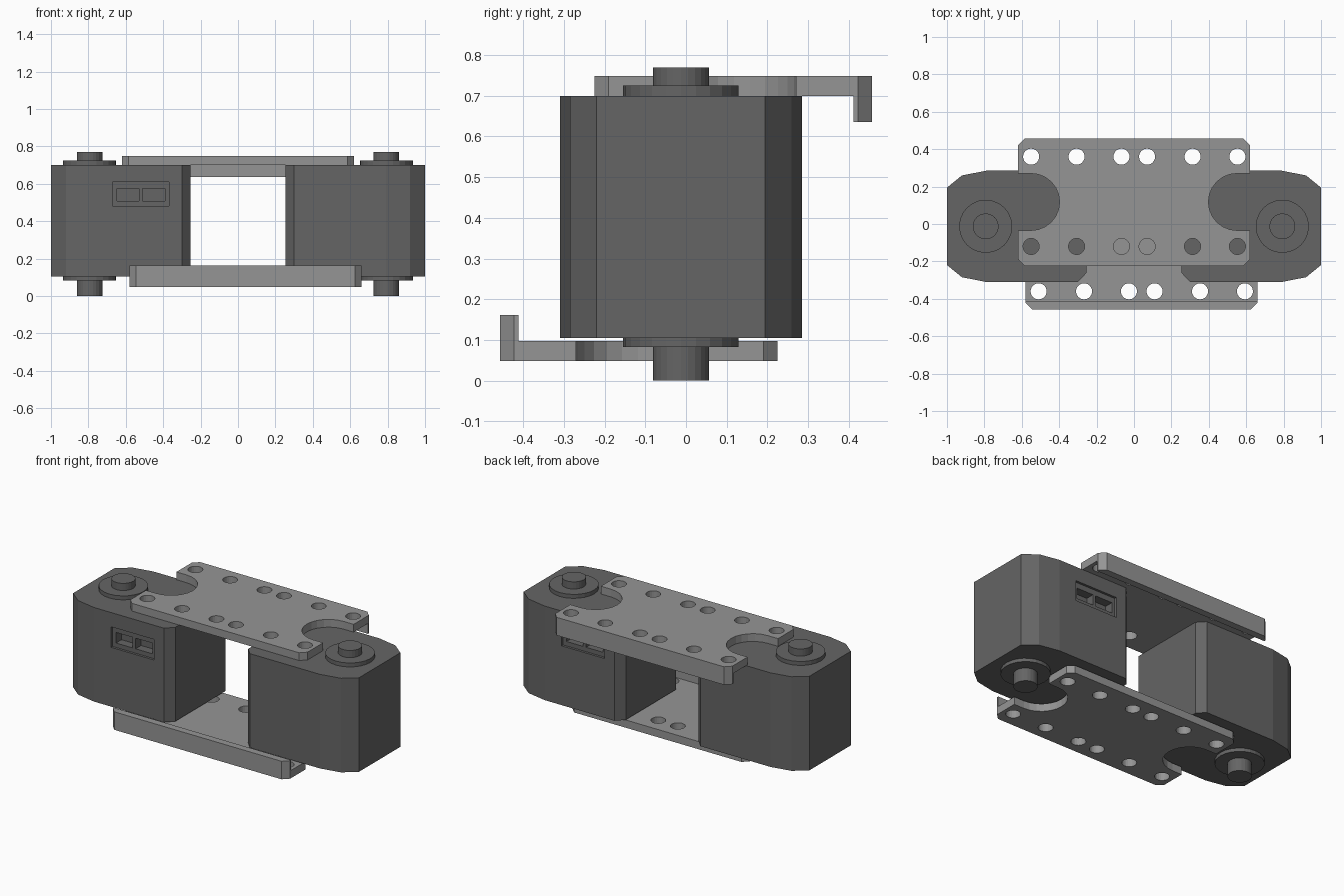
import bpy, bmesh, math
from mathutils import Matrix

cube = bpy.data.objects.get("Cube")
if cube:
    bpy.data.objects.remove(cube, do_unlink=True)

YC = -0.0125                      # centre line of the motor bodies
BODY_Z = (0.105, 0.70)
HOLE_X = (-0.55, -0.307, -0.067, 0.07, 0.313, 0.553)


def material(name, value):
    m = bpy.data.materials.new(name)
    m.use_nodes = True
    m.diffuse_color = (value, value, value, 1)
    m.node_tree.nodes["Principled BSDF"].inputs["Base Color"].default_value = (value, value, value, 1)
    return m


DARK = material("dark grey", 0.13)
LIGHT = material("light grey", 0.30)


def prisms(name, outlines, z0, z1, mat=None):
    """One object made of upright prisms, one for each outline."""
    bm = bmesh.new()
    for pts in outlines:
        face = bm.faces.new([bm.verts.new((x, y, z0)) for x, y in pts])
        geo = bmesh.ops.extrude_face_region(bm, geom=[face])["geom"]
        top = [g for g in geo if isinstance(g, bmesh.types.BMVert)]
        bmesh.ops.translate(bm, verts=top, vec=(0, 0, z1 - z0))
    bmesh.ops.recalc_face_normals(bm, faces=bm.faces)
    mesh = bpy.data.meshes.new(name)
    bm.to_mesh(mesh)
    bm.free()
    if mat:
        mesh.materials.append(mat)
    obj = bpy.data.objects.new(name, mesh)
    bpy.context.collection.objects.link(obj)
    return obj


def rect(x0, x1, y0, y1):
    return [(x0, y0), (x1, y0), (x1, y1), (x0, y1)]


def circle(cx, cy, r, n=24):
    return [(cx + r * math.cos(math.tau * i / n), cy + r * math.sin(math.tau * i / n)) for i in range(n)]


def cut(obj, cutter):
    """Subtract the cutter for good and throw it away."""
    cutter.hide_render = True
    mod = obj.modifiers.new("cut", "BOOLEAN")
    mod.operation, mod.solver, mod.object = "DIFFERENCE", "EXACT", cutter
    graph = bpy.context.evaluated_depsgraph_get()
    mesh = bpy.data.meshes.new_from_object(obj.evaluated_get(graph))
    obj.modifiers.clear()
    obj.data = mesh
    bpy.data.objects.remove(cutter, do_unlink=True)


# Motor bodies with sockets, output discs and shafts
half = [(1.0, 0.207), (0.92, 0.272), (0.79, 0.2975), (0.30, 0.2975), (0.255, 0.25)]
loop = half + [(x, -y) for x, y in reversed(half)]
for side, label in ((-1, "right"), (1, "left")):
    body = prisms(label + "_motor_body", [[(x * side, y + YC) for x, y in loop]], *BODY_Z, DARK)
    wall = YC + side * 0.2975

    def pocket(x0, x1, depth):
        xs = sorted((side * x0, side * x1))
        ys = sorted((wall - side * depth, wall + side * 0.05))
        return rect(*xs, *ys)

    # shallow socket frame, then two deeper pockets in its floor
    cut(body, prisms("socket_cutter", [pocket(0.37, 0.67, 0.015)], 0.48, 0.61))
    cut(body, prisms("pocket_cutter", [pocket(0.39, 0.51, 0.07), pocket(0.53, 0.647, 0.07)], 0.508, 0.575))

    axis = (side * 0.793, YC)
    for end, disc, shaft in (("upper", (0.70, 0.725), (0.725, 0.77)),
                             ("lower", (0.083, 0.105), (0.0, 0.083))):
        prisms(f"{label}_{end}_disc", [circle(*axis, 0.142)], *disc, DARK)
        prisms(f"{label}_{end}_shaft", [circle(*axis, 0.069)], *shaft, DARK)


def bracket(name):
    """Flat plate with a turned-down flange, side notches and two hole rows."""
    x, y0, y1, c = 0.62, -0.225, 0.457, 0.035
    outline = [(-x + c, y0), (x - c, y0), (x, y0 + c), (x, y1 - c),
               (x - c, y1), (-x + c, y1), (-x, y1 - c), (-x, y0 + c)]
    plate = prisms(name, [outline], 0.635, 0.749, LIGHT)
    cut(plate, prisms("underside_cutter", [rect(-1, 1, -1, 0.412)], 0.5, 0.70))
    shapes = [circle(hx, hy, 0.043) for hx in HOLE_X for hy in (-0.12, 0.36)]
    for s in (-1, 1):
        arc = [(s * (0.55 - 0.152 * math.cos(a)), 0.118 + 0.152 * math.sin(a))
               for a in (math.pi * (i / 12 - 0.5) for i in range(13))]
        shapes.append(arc + [(s * 0.8, 0.27), (s * 0.8, -0.034)])
    cut(plate, prisms("opening_cutter", shapes, 0.66, 0.8))
    return plate


# Upper bracket, and the lower one turned over about the long axis
bracket("upper_bracket")
lower = bracket("lower_bracket")
lower.data.transform(Matrix.Translation((0.04, 0, 0.797)) @ Matrix.Rotation(math.pi, 4, "X"))
lower.data.update()
